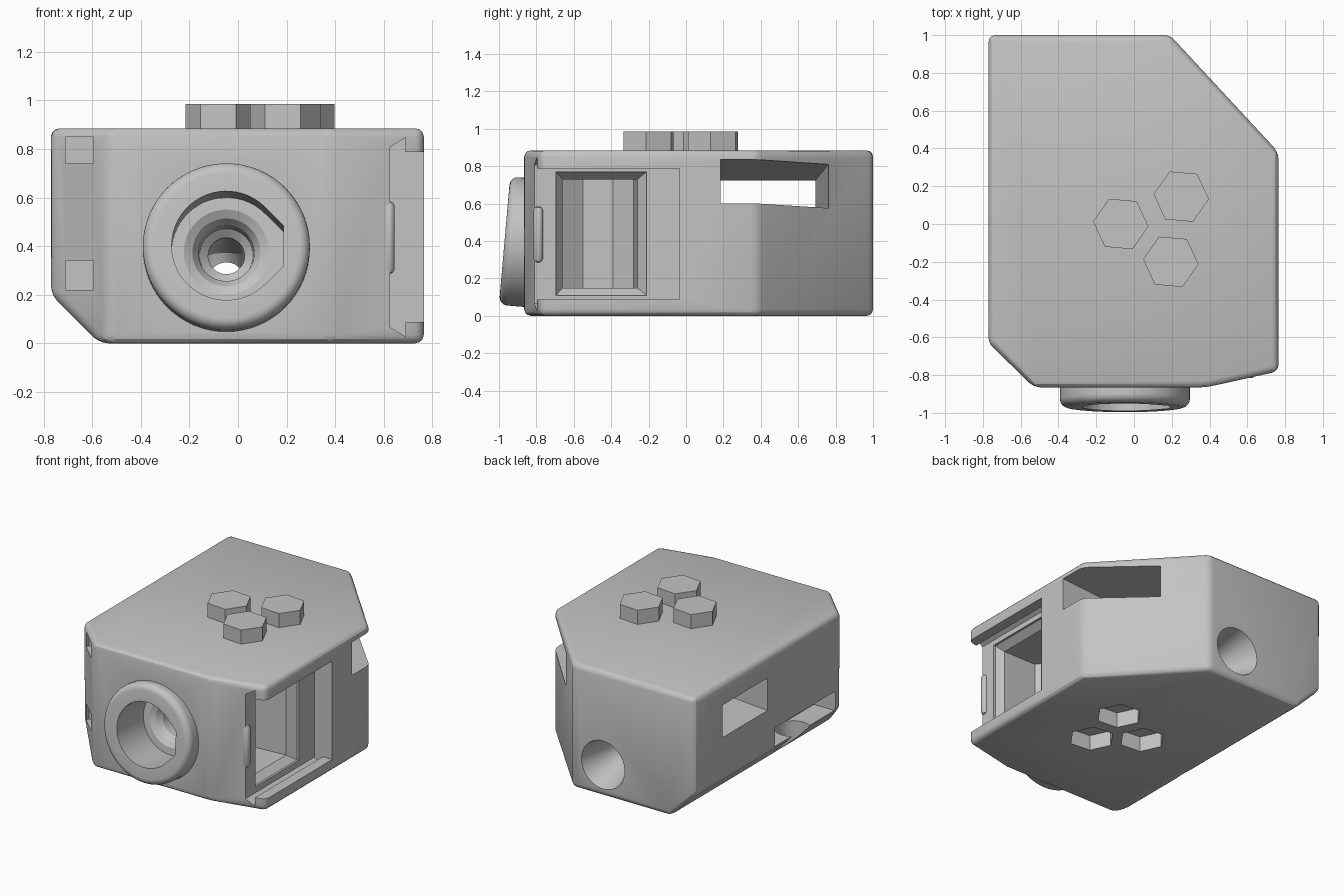
import bpy, bmesh, math
from mathutils import Matrix, Vector

cube = bpy.data.objects.get("Cube")
if cube:
    bpy.data.objects.remove(cube)

grey = bpy.data.materials.new("plain grey")
grey.use_nodes = True
grey.diffuse_color = (0.55, 0.55, 0.55, 1)
grey.node_tree.nodes["Principled BSDF"].inputs["Base Color"].default_value = grey.diffuse_color


def finish(name, bm, matrix=None):
    """Turn a bmesh into a named object."""
    if matrix:
        bm.transform(matrix)
    bmesh.ops.recalc_face_normals(bm, faces=bm.faces[:])
    mesh = bpy.data.meshes.new(name)
    bm.to_mesh(mesh)
    bm.free()
    mesh.materials.append(grey)
    obj = bpy.data.objects.new(name, mesh)
    bpy.context.collection.objects.link(obj)
    return obj


def loft(rings):
    """Solid through rings of equal point count, capped at both ends."""
    bm = bmesh.new()
    rows = [[bm.verts.new(p) for p in ring] for ring in rings]
    n = len(rows[0])
    for a, b in zip(rows, rows[1:]):
        for i in range(n):
            j = (i + 1) % n
            bm.faces.new((a[i], a[j], b[j], b[i]))
    bm.faces.new(rows[0])
    bm.faces.new(rows[-1])
    return bm


def prism(points, low, high):
    return loft([[(x, y, z) for x, y in points] for z in (low, high)])


def box(x0, x1, y0, y1, z0, z1):
    return prism([(x0, y0), (x1, y0), (x1, y1), (x0, y1)], z0, z1)


def circle(r, n=64, turn=0.0):
    return [(r * math.cos(turn + math.tau * i / n), r * math.sin(turn + math.tau * i / n))
            for i in range(n)]


def lathe(profile, n=64):
    """Solid of revolution from (radius, depth) pairs."""
    return loft([[(x, y, d) for x, y in circle(r, n)] for r, d in profile])


def combine(target, tool, operation="DIFFERENCE"):
    mod = target.modifiers.new("combine", "BOOLEAN")
    mod.operation = operation
    mod.solver = "EXACT"
    mod.object = tool
    bpy.context.view_layer.objects.active = target
    bpy.ops.object.modifier_apply(modifier=mod.name)
    bpy.data.objects.remove(tool)


def smooth(obj):
    bpy.ops.object.select_all(action="DESELECT")
    obj.select_set(True)
    bpy.context.view_layer.objects.active = obj
    bpy.ops.object.shade_smooth_by_angle(angle=math.radians(28))


# Main housing: outline, long lower left chamfer, softened edges
outline = [(-0.77, 1), (0.19, 1), (0.765, 0.38), (0.765, -0.78),
           (0.38, -0.865), (-0.53, -0.865), (-0.77, -0.63)]
bm = prism(outline, 0, 0.885)
cut = bmesh.ops.bisect_plane(bm, geom=bm.verts[:] + bm.edges[:] + bm.faces[:],
                             plane_co=(-0.77, 0, 0.2), plane_no=(-0.2, 0, -0.2),
                             clear_outer=True)
bmesh.ops.holes_fill(bm, edges=[e for e in bm.edges if e.is_boundary])
bmesh.ops.recalc_face_normals(bm, faces=bm.faces[:])
bmesh.ops.bevel(bm, geom=bm.edges[:], offset=0.035, segments=3, profile=0.5,
                affect="EDGES", clamp_overlap=True)
housing = finish("housing", bm)

# Tilted round collar on the front
axis = Matrix.Translation((-0.048, -0.97, 0.402)) @ Matrix.Rotation(math.radians(-95), 4, "X")
collar = [(0.3, 0)]
for i in range(1, 7):
    a = math.radians(15 * i)
    collar.append((0.3 + 0.044 * math.sin(a), 0.044 * (1 - math.cos(a))))
collar.append((0.344, 0.25))
combine(housing, finish("collar", lathe(collar), axis), "UNION")

# Socket with a flat side, then the stepped bore and rear funnel
socket = [(0.235, -0.083), (0.235, 0.083)]
for i in range(41):
    a = math.radians(45 + 270 * i / 40)
    socket.append((0.225 * math.cos(a), 0.225 * math.sin(a)))
combine(housing, finish("socket_cut", prism(socket, -0.1, 0.3), axis))
bore = [(0.175, 0.27), (0.175, 0.3), (0.14, 0.32), (0.115, 0.36), (0.11, 0.46), (0.075, 0.49),
        (0.075, 1.65), (0.17, 1.98), (0.19, 2.05)]
combine(housing, finish("bore_cut", lathe(bore), axis))

# Sloping window running through both sides
window = loft([
    [(-0.9, 0.185, 0.485), (-0.9, 0.685, 0.485), (-0.9, 0.685, 0.715), (-0.9, 0.185, 0.715)],
    [(0.9, 0.185, 0.61), (0.9, 0.79, 0.61), (0.9, 0.79, 0.845), (0.9, 0.185, 0.845)]])
combine(housing, finish("window_cut", window))

# Undercut sliding door track on the right-hand face of the front
mid = 0.437
half = [(0.625, 0.37), (0.69, 0.41), (0.69, 0.35), (0.95, 0.35)]
track = [(x, mid + h) for x, h in half] + [(x, mid - h) for x, h in reversed(half)]
combine(housing, finish("track_cut", loft([[(x, y, z) for x, z in track]
                                           for y in (-1.1, -0.035)])))


# Deep chamber behind the door
def chamber_ring(x, y0, y1, z0, z1):
    return [(x, y0, z0), (x, y1, z0), (x, y1, z1), (x, y0, z1)]


chamber = loft([chamber_ring(0.7, -0.695, -0.21, 0.11, 0.77),
                chamber_ring(0.61, -0.695, -0.21, 0.11, 0.77),
                chamber_ring(0.56, -0.66, -0.26, 0.15, 0.73),
                chamber_ring(0.3, -0.66, -0.28, 0.15, 0.73),
                chamber_ring(0.22, -0.55, -0.39, 0.15, 0.73)])
combine(housing, finish("chamber_cut", chamber))

# Small square pockets on the angled corner
for z0, z1 in ((0.22, 0.34), (0.74, 0.85)):
    combine(housing, finish("pocket_cut", box(-0.71, -0.595, -1, -0.66, z0, z1)))

# Low side notch with a round relief below it
combine(housing, finish("notch_cut", box(-0.95, -0.6, -0.58, 0.1, 0.2, 0.34)))
relief = finish("relief_cut", prism(circle(0.12, 32), -0.1, 0.3),
                Matrix.Translation((-0.7, -0.2, 0)))
combine(housing, relief)

# Three hexagonal studs on top and matching recesses underneath
for i, (x, y) in enumerate([(-0.07, 0), (0.25, 0.145), (0.195, -0.2)]):
    place = Matrix.Translation((x, y, 0))
    turn = math.radians(-5)
    combine(housing, finish("recess_cut", prism(circle(0.152, 6, turn), -0.1, 0.11), place))
    finish("hex_stud_%d" % (i + 1), prism(circle(0.147, 6, turn), 0.88, 0.985), place)

# Rounded catch at the front edge of the door track
rail = [(0.005, 0), (0.018, 0.006), (0.025, 0.02), (0.025, 0.28), (0.018, 0.294), (0.005, 0.3)]
catch = finish("door_catch", lathe(rail, 20), Matrix.Translation((0.62, -0.79, 0.285)))

smooth(housing)
smooth(catch)
